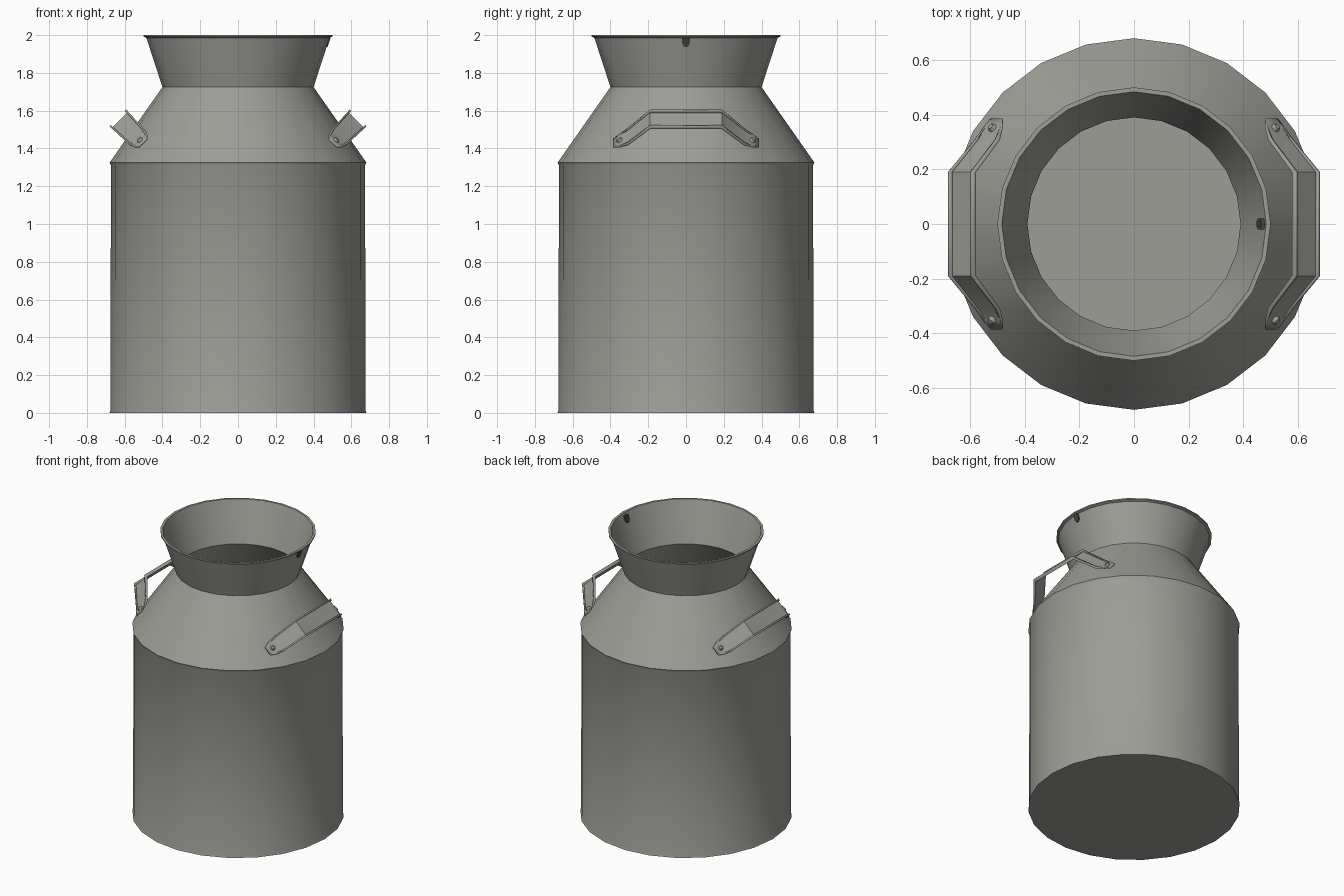
import bpy, bmesh, math
from mathutils import Vector

if "Cube" in bpy.data.objects:
    bpy.data.objects.remove(bpy.data.objects["Cube"])


def material(name, colour):
    m = bpy.data.materials.new(name)
    m.use_nodes = True
    m.diffuse_color = colour
    m.node_tree.nodes["Principled BSDF"].inputs["Base Color"].default_value = colour
    return m


STEEL = material("steel grey", (0.34, 0.34, 0.31, 1))
DARK = material("dark grey", (0.06, 0.06, 0.055, 1))


def finish(bm, name, mat, angle=28):
    bmesh.ops.recalc_face_normals(bm, faces=bm.faces)
    mesh = bpy.data.meshes.new(name)
    bm.to_mesh(mesh)
    bm.free()
    mesh.materials.append(mat)
    ob = bpy.data.objects.new(name, mesh)
    bpy.context.collection.objects.link(ob)
    bpy.ops.object.select_all(action='DESELECT')
    ob.select_set(True)
    bpy.context.view_layer.objects.active = ob
    bpy.ops.object.shade_smooth_by_angle(angle=math.radians(angle))
    return ob


def lathe(name, profile, mat, sides=24):
    """Spin (radius, z) points round the z axis."""
    bm = bmesh.new()
    verts = [bm.verts.new((r, 0, z)) for r, z in profile]
    edges = [bm.edges.new(pair) for pair in zip(verts, verts[1:])]
    bmesh.ops.spin(bm, geom=verts + edges, cent=(0, 0, 0), axis=(0, 0, 1),
                   angle=math.tau, steps=sides, use_merge=True)
    bmesh.ops.remove_doubles(bm, verts=bm.verts, dist=0.0005)
    return finish(bm, name, mat)


# Hollow can: outside from the base up, over the rim, then down the inside
lathe("can_body", [
    (0, 0), (0.68, 0), (0.675, 0.015), (0.673, 1.31), (0.68, 1.325),
    (0.40, 1.725), (0.485, 1.985), (0.50, 1.992), (0.50, 2.0), (0.484, 2.0),
    (0.39, 1.725), (0.66, 1.32), (0.66, 0.02), (0, 0.02)], STEEL)


def handle(name, side):
    """Folded strap lying in a plane tilted 45 degrees out from the shoulder."""
    c = math.sqrt(0.5)
    out = Vector((side * c, 0, c))
    across = Vector((side * c, 0, -c))
    y_axis = Vector((0, 1, 0))
    base = Vector((side * 0.5, 0, 1.425))

    # Channel strap: (y, height out, half width, lip height) at each fold
    half = [(0.19, 0.175, 0.058, 0.018), (0.31, 0.045, 0.052, 0.014),
            (0.355, 0.02, 0.042, 0.003), (0.385, 0.004, 0.026, 0.002)]
    path = [(-y, u, w, l) for y, u, w, l in reversed(half)] + half
    bm = bmesh.new()
    rows = []
    for y, u, w, lip in path:
        p = base + y_axis * y + out * u
        rows.append([bm.verts.new(p + across * a + out * h) for a, h in
                     ((-w, lip), (-w, 0), (w, 0), (w, lip))])
    for r, s in zip(rows, rows[1:]):
        for i in range(3):
            bm.faces.new((r[i], r[i + 1], s[i + 1], s[i]))
    ob = finish(bm, name, STEEL)
    mod = ob.modifiers.new("thickness", 'SOLIDIFY')
    mod.thickness = 0.01
    mod.offset = 0

    # Domed rivets on the two pads
    bm = bmesh.new()
    for end in (-1, 1):
        normal = (out * 0.87 + y_axis * end * 0.48).normalized()
        turn = normal.to_track_quat('Z', 'Y').to_matrix().to_4x4()
        new = bmesh.ops.create_cone(bm, cap_ends=True, segments=10, radius1=0.02,
                                    radius2=0.01, depth=0.018)["verts"]
        bmesh.ops.transform(bm, matrix=turn, verts=new)
        bmesh.ops.translate(bm, verts=new, vec=base + y_axis * end * 0.35
                            + out * 0.022 + normal * 0.008)
    finish(bm, name + "_rivets", STEEL)


handle("left_handle", 1)
handle("right_handle", -1)

# Small dark catch slot under the rim, showing on both sides of the neck wall
bm = bmesh.new()
outline = [(-0.02, 1.985), (-0.02, 1.955), (-0.01, 1.938), (0.01, 1.938),
           (0.02, 1.955), (0.02, 1.985)]
loop = [bm.verts.new((0.464 + (z - 1.985) * 0.33, y, z)) for y, z in outline]
face = bm.faces.new(loop)
extra = bmesh.ops.extrude_face_region(bm, geom=[face])["geom"]
bmesh.ops.translate(bm, vec=(0.026, 0, 0),
                    verts=[g for g in extra if isinstance(g, bmesh.types.BMVert)])
finish(bm, "rim_slot", DARK)
